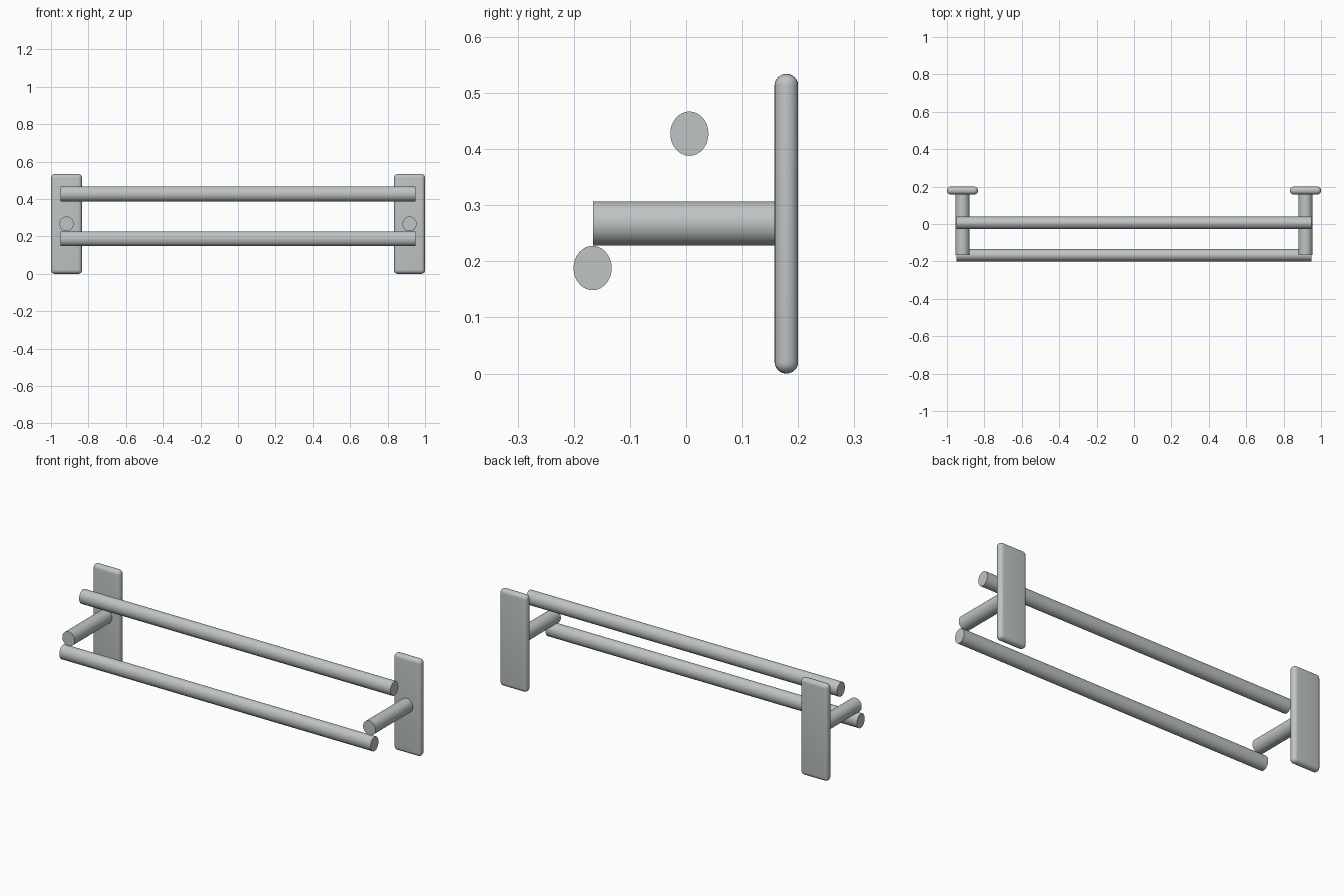
import bpy, bmesh
from mathutils import Matrix

if "Cube" in bpy.data.objects:
    bpy.data.objects.remove(bpy.data.objects["Cube"])

metal = bpy.data.materials.new("brushed_grey")
metal.diffuse_color = (0.52, 0.55, 0.55, 1)
metal.use_nodes = True
metal.node_tree.nodes["Principled BSDF"].inputs["Base Color"].default_value = metal.diffuse_color


def finish(bm, name, angle):
    bmesh.ops.recalc_face_normals(bm, faces=bm.faces)
    me = bpy.data.meshes.new(name)
    bm.to_mesh(me)
    bm.free()
    ob = bpy.data.objects.new(name, me)
    bpy.context.collection.objects.link(ob)
    me.materials.append(metal)
    bpy.ops.object.select_all(action='DESELECT')
    ob.select_set(True)
    bpy.context.view_layer.objects.active = ob
    bpy.ops.object.shade_smooth_by_angle(angle=angle)
    return ob


def rod(name, axis, centre, length, r_side, r_up):
    # Elliptical rod lying along x or y
    bm = bmesh.new()
    bmesh.ops.create_cone(bm, cap_ends=True, segments=32,
                          radius1=1, radius2=1, depth=length)
    bm.transform(Matrix.Rotation(1.5707963, 4, 'Y' if axis == 'x' else 'X'))
    scale = (1, r_side, r_up) if axis == 'x' else (r_side, 1, r_up)
    bm.transform(Matrix.Translation(centre) @ Matrix.Diagonal((*scale, 1)))
    return finish(bm, name, 0.6)


def plate(name, x):
    # Wall plate with fully rounded edges
    bm = bmesh.new()
    bmesh.ops.create_cube(bm, size=1)
    bm.transform(Matrix.Translation((x, 0.179, 0.267))
                 @ Matrix.Diagonal((0.166, 0.042, 0.534, 1)))
    bmesh.ops.bevel(bm, geom=bm.edges[:], offset=0.0205, segments=6,
                    profile=0.5, affect='EDGES')
    return finish(bm, name, 0.6)


# Wall plates and support posts on both sides
for side, s in (("left", -1), ("right", 1)):
    plate(side + "_wall_plate", s * 0.917)
    rod(side + "_post", 'y', (s * 0.917, 0.002, 0.2675), 0.336, 0.038, 0.0395)

# Towel bars
rod("upper_back_bar", 'x', (0, 0.006, 0.4275), 1.898, 0.034, 0.0395)
rod("lower_front_bar", 'x', (0, -0.1665, 0.188), 1.898, 0.034, 0.0395)
